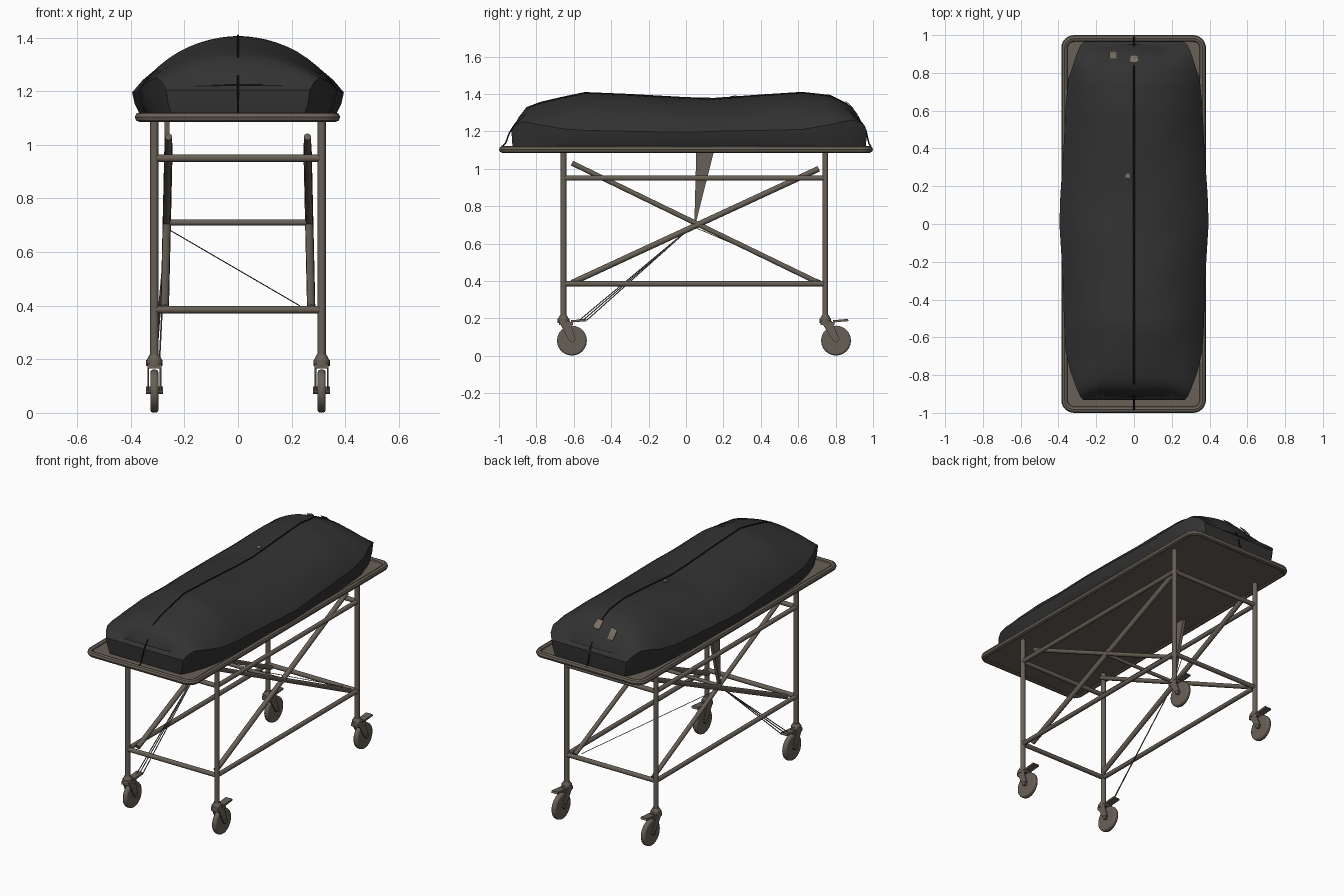
import bpy, bmesh, math
from mathutils import Vector, Matrix

if "Cube" in bpy.data.objects:
    bpy.data.objects.remove(bpy.data.objects["Cube"])


def material(name, rgb):
    m = bpy.data.materials.new(name)
    m.diffuse_color = (*rgb, 1)
    m.use_nodes = True
    m.node_tree.nodes["Principled BSDF"].inputs["Base Color"].default_value = m.diffuse_color
    return m


METAL = material("worn brown metal", (0.14, 0.118, 0.095))
BAG = material("black vinyl", (0.032, 0.032, 0.033))
ZIP = material("zip black", (0.008, 0.008, 0.008))
TAG = material("zip pull brown", (0.20, 0.165, 0.125))


def finish(name, bm, mat):
    bmesh.ops.recalc_face_normals(bm, faces=bm.faces)
    me = bpy.data.meshes.new(name)
    bm.to_mesh(me)
    bm.free()
    me.materials.append(mat)
    ob = bpy.data.objects.new(name, me)
    bpy.context.collection.objects.link(ob)
    return ob


def rod(name, a, b, r, sides=12, mat=METAL, r2=None):
    a, b = Vector(a), Vector(b)
    d = b - a
    bm = bmesh.new()
    mx = Matrix.Translation((a + b) / 2) @ d.to_track_quat('Z', 'Y').to_matrix().to_4x4()
    bmesh.ops.create_cone(bm, cap_ends=True, segments=sides, radius1=r,
                          radius2=r if r2 is None else r2, depth=d.length, matrix=mx)
    return finish(name, bm, mat)


def prism(name, pts, shift, mat=METAL):
    """Extrude a flat outline along a vector."""
    bm = bmesh.new()
    f = bm.faces.new([bm.verts.new(p) for p in pts])
    ext = bmesh.ops.extrude_face_region(bm, geom=[f])
    bmesh.ops.translate(bm, vec=shift, verts=[v for v in ext['geom'] if isinstance(v, bmesh.types.BMVert)])
    return finish(name, bm, mat)


def path_tube(name, pts, r, mat, cyclic=False, res=2):
    cu = bpy.data.curves.new(name + "_path", 'CURVE')
    cu.dimensions = '3D'
    cu.bevel_depth = r
    cu.bevel_resolution = res
    cu.use_fill_caps = True
    sp = cu.splines.new('POLY')
    sp.points.add(len(pts) - 1)
    for p, c in zip(sp.points, pts):
        p.co = (*c, 1)
    sp.use_cyclic_u = cyclic
    tmp = bpy.data.objects.new(name + "_tmp", cu)
    bpy.context.collection.objects.link(tmp)
    me = bpy.data.meshes.new_from_object(tmp.evaluated_get(bpy.context.evaluated_depsgraph_get()))
    bpy.data.objects.remove(tmp)
    me.materials.clear()
    me.materials.append(mat)
    ob = bpy.data.objects.new(name, me)
    bpy.context.collection.objects.link(ob)


def rounded_rect(x0, x1, y0, y1, r, z, n=6):
    out = []
    for cx, cy, a0 in ((x1 - r, y1 - r, 0), (x0 + r, y1 - r, 90), (x0 + r, y0 + r, 180), (x1 - r, y0 + r, 270)):
        for i in range(n + 1):
            a = math.radians(a0 + 90 * i / n)
            out.append((cx + r * math.cos(a), cy + r * math.sin(a), z))
    return out


# Tray: thin plate with a tubular rim, small gap at the back
path_tube("tray_rim", rounded_rect(-0.367, 0.363, -0.982, 0.982, 0.05, 1.103), 0.018, METAL, True)
prism("tray_plate", rounded_rect(-0.365, 0.361, -0.98, 0.965, 0.05, 1.095), (0, 0, 0.014))

# Frame
LX, YF, YB = 0.312, -0.655, 0.745
for sx, side in ((-1, "left"), (1, "right")):
    x = sx * LX
    for y, end in ((YF, "front"), (YB, "back")):
        rod(f"leg_{end}_{side}", (x, y, 0.19), (x, y, 1.095), 0.0155)
    for z, lvl in ((0.385, "lower"), (0.95, "upper")):
        rod(f"side_rail_{lvl}_{side}", (x, YF, z), (x, YB, z), 0.014)
    bx = sx * 0.267
    rod(f"brace_a_{side}", (bx + sx * .006, -0.61, 0.39), (bx - sx * .008, 0.71, 1.0), 0.0155)
    rod(f"brace_b_{side}", (bx - sx * .008, -0.61, 1.03), (bx + sx * .006, 0.72, 0.385), 0.0135)
for y, end in ((YF, "front"), (YB, "back")):
    for z, lvl in ((0.385, "lower"), (0.95, "upper")):
        rod(f"end_rail_{lvl}_{end}", (-LX, y, z), (LX, y, z), 0.014)
rod("brace_cross_bar", (-0.27, 0.05, 0.71), (0.27, 0.05, 0.71), 0.011)
prism("support_gusset", [(-0.275, 0.055, 1.095), (-0.275, 0.15, 1.095), (-0.275, 0.055, 0.72), (-0.275, 0.045, 0.72)],
      (0.02, 0, 0))

# Loose thin wires under the frame
rod("wire_cross", (-0.26, 0.05, 0.685), (0.23, 0.72, 0.40), 0.002, 5)
for i, (dy, dx) in enumerate(((0.0, 0.0), (0.02, 0.012), (-0.02, -0.008))):
    rod(f"wire_front_{i}", (-0.268, 0.03, 0.69), (-0.305 + dx, -0.55 + dy, 0.19), 0.003, 5)

# Casters
for sx, side in ((-1, "left"), (1, "right")):
    for y, off, end in ((YF, 0.045, "front"), (YB, 0.057, "back")):
        x, ya, tag = sx * LX, y + off, f"{end}_{side}"
        w = rod("caster_wheel_" + tag, (x - .015, ya, .081), (x + .015, ya, .081), 0.08, 24)
        bv = w.modifiers.new("rounded_tread", 'BEVEL')
        bv.width, bv.segments, bv.limit_method = 0.009, 2, 'ANGLE'
        rod("caster_axle_" + tag, (x - .032, ya, .085), (x + .032, ya, .085), 0.014, 10)
        rod("caster_collar_" + tag, (x, y, .175), (x, y, .198), 0.031, 16)
        rod("caster_neck_" + tag, (x, y, .196), (x, y, .218), 0.029, 16, r2=0.018)
        for s in (-1, 1):
            px = x + s * 0.023 - 0.003
            prism(f"caster_fork_{tag}_{s}", [(px, y - .025, .185), (px, y + .035, .185), (px, ya + .02, .085),
                                            (px, ya, .07), (px, ya - .018, .085)], (.006, 0, 0))
        prism("caster_crown_" + tag, [(x - .026, y - .025, .165), (x - .026, y + .05, .165),
                                      (x - .026, y + .05, .18), (x - .026, y - .025, .18)], (.052, 0, 0))
        prism("brake_pedal_" + tag, [(x - .022, y + .04, .178), (x - .022, y + .125, .185),
                                     (x - .022, y + .12, .197), (x - .022, y + .04, .19)], (.044, 0, 0))

# Bag stations along the length: y, half width, crown height, side fold height
STN = [(-0.905, .268, 1.225, 1.205), (-0.885, .285, 1.275, 1.235), (-0.85, .305, 1.325, 1.25),
       (-0.78, .337, 1.352, 1.235), (-0.67, .362, 1.378, 1.215), (-0.54, .370, 1.405, 1.205),
       (-0.3, .376, 1.395, 1.20), (0.0, .395, 1.378, 1.195), (0.15, .39, 1.374, 1.20),
       (0.4, .373, 1.392, 1.205), (0.62, .362, 1.406, 1.21), (0.77, .348, 1.39, 1.235),
       (0.86, .31, 1.345, 1.26), (0.91, .285, 1.28, 1.24), (0.937, .262, 1.225, 1.205)]
BASE = 1.109


def station(y):
    y = max(STN[0][0], min(STN[-1][0], y))
    for a, b in zip(STN, STN[1:]):
        if y <= b[0]:
            t = (y - a[0]) / (b[0] - a[0])
            return [p + (q - p) * t for p, q in zip(a[1:], b[1:])]


def wrinkle(x, y):
    return (0.005 * math.sin(9 * y + 7 * x) * math.sin(5 * x + 3 * y)
            + 0.004 * math.sin(17 * y - 11 * x + 1)) * min(1, abs(x) * 5)


def crown(x, y):
    w, top, fold = station(y)
    u = min(1, abs(x) / w)
    return fold + (top - fold) * (1 - u ** 2.1) ** 0.85 + wrinkle(x, y) * (1 - u)


# Body bag: sections lofted from front to back
bm = bmesh.new()
ys = []
for a, b in zip(STN, STN[1:]):
    n = max(1, round((b[0] - a[0]) / 0.04))
    ys += [a[0] + (b[0] - a[0]) * i / n for i in range(n)]
ys.append(STN[-1][0])
US = [-1 + 2 * i / 20 for i in range(21)]
rows = []
for y in ys:
    w, top, fold = station(y)
    bow = max(0, (abs(y) - 0.8) / 0.12)     # rounded ends in plan
    ring = []
    side = [(-.92, 0), (-.975, .5)]
    pts = [(u * w, BASE + k * (fold - BASE)) for u, k in side]
    pts += [(u * w, crown(u * w, y)) for u in US]
    pts += [(-u * w, BASE + k * (fold - BASE)) for u, k in reversed(side)]
    for x, z in pts:
        dy = math.copysign(0.014 - 0.05 * (x / 0.28) ** 2, y) * min(bow, 1)
        ring.append(bm.verts.new((x, y + dy, z)))
    rows.append(ring)
for r0, r1 in zip(rows, rows[1:]):
    for i in range(len(r0)):
        j = (i + 1) % len(r0)
        bm.faces.new((r0[i], r0[j], r1[j], r1[i]))
for ring in (rows[0], rows[-1]):            # end walls as strips
    m = len(ring)
    for i in range(m // 2):
        a, b, c, d = ring[i], ring[i + 1], ring[m - 2 - i], ring[m - 1 - i]
        vs = list(dict.fromkeys((a, b, c, d)))
        if len(vs) > 2 and i + 1 <= m - 2 - i:
            bm.faces.new(vs)
finish("body_bag", bm, BAG)

# Zip seam along the crown, running down to the tray at both ends
seam = [(0, -0.985, 1.118), (0, -0.965, 1.135), (0, -0.945, 1.19), (0, -0.922, 1.227)]
seam += [(0, y, crown(0, y) + 0.001) for y in ys[1:-1]]
seam += [(0, 0.953, 1.227), (0, 0.965, 1.19), (0, 0.978, 1.135), (0, 0.99, 1.118)]
path_tube("zip_seam", seam, 0.0045, ZIP, res=1)

# Zip pulls
for i, (x, y) in enumerate(((-0.033, 0.255), (0.0, 0.875), (-0.11, 0.895))):
    h = 0.014 if i == 0 else 0.021
    c = [(x + a * h, y + b * h, crown(x + a * h, y + b * h - (0.012 if i else 0)) + 0.004)
         for a, b in ((-1, -1), (1, -1), (1, 1), (-1, 1))]
    prism(f"zip_pull_{i}", c, (0, 0, 0.005), TAG)

# Smooth shading with sharp edges kept
bpy.ops.object.select_all(action='DESELECT')
for ob in bpy.context.scene.objects:
    ob.select_set(True)
    bpy.context.view_layer.objects.active = ob
bpy.ops.object.shade_smooth_by_angle(angle=math.radians(40))
